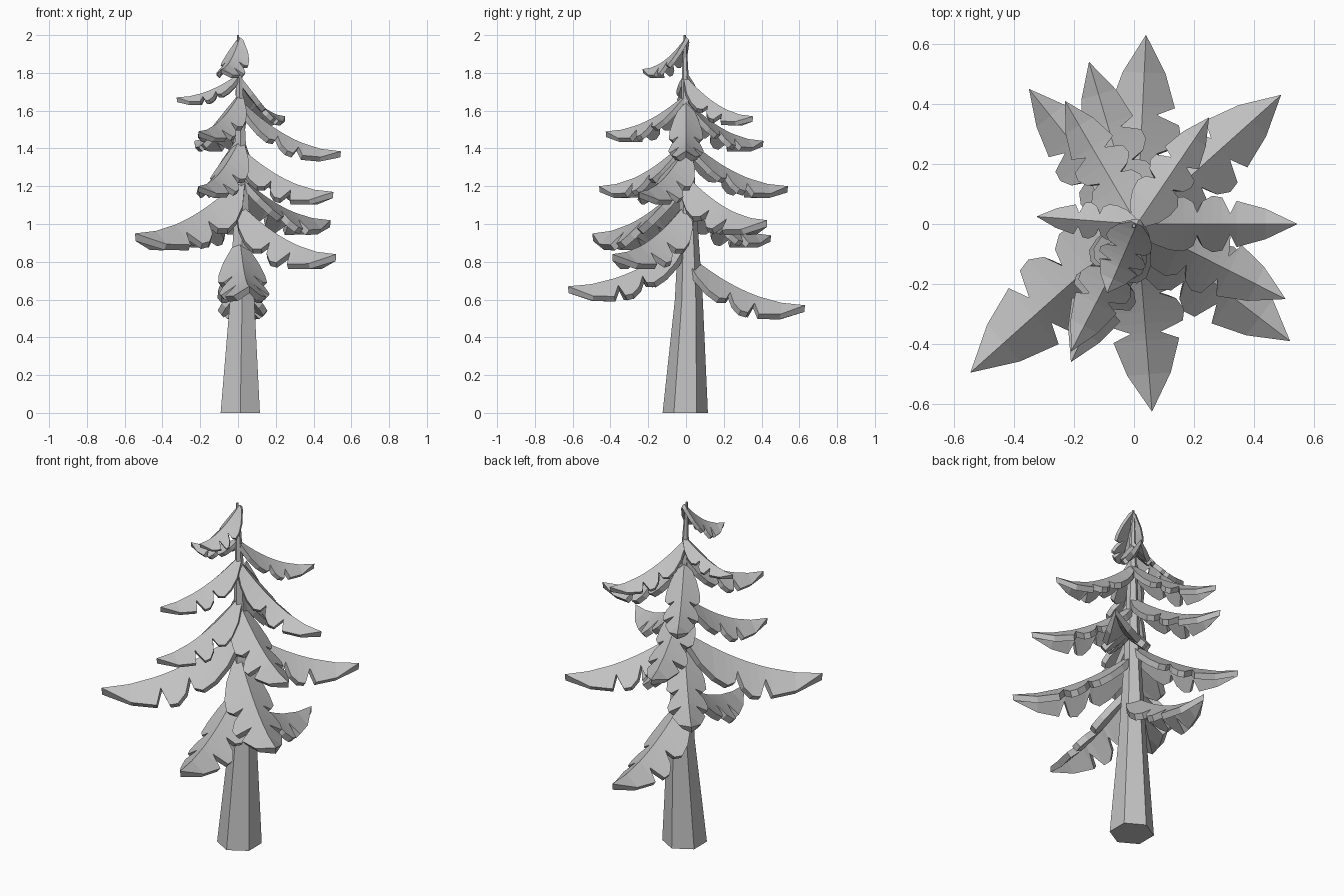
import bpy
import bmesh
from mathutils import Vector

cube = bpy.data.objects.get("Cube")
if cube:
    bpy.data.objects.remove(cube, do_unlink=True)

# One plain grey for the whole tree
grey = bpy.data.materials.new("plain_grey")
grey.use_nodes = True
colour = (0.54, 0.54, 0.54, 1)
grey.diffuse_color = colour
grey.node_tree.nodes["Principled BSDF"].inputs["Base Color"].default_value = colour


def finish(bm, name):
    mesh = bpy.data.meshes.new(name)
    bm.to_mesh(mesh)
    bm.free()
    mesh.materials.append(grey)
    obj = bpy.data.objects.new(name, mesh)
    bpy.context.collection.objects.link(obj)
    return obj


# Trunk: tapered six-sided rings (centre x, centre y, height, radius)
def make_trunk():
    rings = [(0.012, -0.004, 0, 0.12), (0.022, 0.015, 0.6, 0.074),
             (0.02, 0.012, 1.0, 0.05), (0.012, 0, 1.5, 0.03),
             (0.005, -0.005, 1.85, 0.015), (0, -0.006, 2.0, 0.006)]
    bm = bmesh.new()
    previous = None
    for x, y, z, radius in rings:
        ring = bmesh.ops.create_circle(bm, segments=6, radius=radius)["verts"]
        bmesh.ops.translate(bm, verts=ring, vec=(x, y, z))
        if previous:
            for i in range(6):
                j = (i + 1) % 6
                bm.faces.new((previous[i], previous[j], ring[j], ring[i]))
        else:
            bm.faces.new(ring)
        previous = ring
    bm.faces.new(previous)
    bmesh.ops.recalc_face_normals(bm, faces=bm.faces)
    finish(bm, "trunk")


# Half outline of a bough, two rounded lobes and an arrowhead:
# (distance along, relative width)
OUTLINE = [(0, 0.3), (0.1, 0.85), (0.2, 1.12), (0.29, 1.18), (0.35, 0.95),
           (0.375, 0.5), (0.41, 1.0), (0.47, 1.22), (0.53, 1.15),
           (0.58, 0.45), (0.62, 1.0), (0.8, 0.66)]


# Bough: a drooping roof-shaped leaf with a ridge, given thickness
def make_bough(name, tip, root_z, half_width):
    root = Vector((0.01, 0, root_z))
    tip = Vector(tip)
    along = Vector((tip.x - root.x, tip.y - root.y, 0))
    length = along.length
    side = Vector((-along.y, along.x, 0)).normalized()
    bm = bmesh.new()
    rows = []
    for t, w in OUTLINE:
        ridge = root + along * t
        ridge.z = tip.z + (root_z - tip.z) * (1 - t) ** 1.9
        w *= half_width
        droop = Vector((0, 0, -0.85 * w))
        rows.append([bm.verts.new(p) for p in
                     (ridge + side * w + droop, ridge, ridge - side * w + droop)])
    for a, b in zip(rows, rows[1:]):
        for i in (0, 1):
            bm.faces.new((a[i], a[i + 1], b[i + 1], b[i]))
    end = bm.verts.new(tip)
    for i in (0, 1):
        bm.faces.new((rows[-1][i], rows[-1][i + 1], end))
    bm.normal_update()
    obj = finish(bm, name)
    shell = obj.modifiers.new("thickness", "SOLIDIFY")
    shell.thickness = 0.012 + 0.038 * length
    shell.offset = -1


make_trunk()

# Boughs from lowest to highest: tip, root height, half width
boughs = [
    ((0.04, 0.63, 0.57), 0.85, 0.108), ((0.06, -0.625, 0.67), 0.92, 0.11),
    ((0.52, -0.39, 0.84), 1.11, 0.112), ((-0.35, 0.45, 0.94), 1.17, 0.09),
    ((-0.545, -0.495, 0.95), 1.24, 0.125), ((0.49, 0.43, 1.02), 1.26, 0.105),
    ((0.505, -0.25, 1.17), 1.41, 0.095), ((-0.21, -0.46, 1.2), 1.45, 0.09),
    ((-0.15, 0.54, 1.2), 1.46, 0.09), ((0.545, 0, 1.385), 1.66, 0.077),
    ((-0.23, 0.41, 1.44), 1.66, 0.08), ((-0.21, -0.425, 1.49), 1.69, 0.077),
    ((0.25, 0.355, 1.57), 1.78, 0.068), ((-0.325, 0.025, 1.67), 1.8, 0.05),
    ((-0.09, -0.23, 1.82), 1.99, 0.068)]
for number, (tip, root_z, half_width) in enumerate(boughs, 1):
    make_bough(f"bough_{number}", tip, root_z, half_width)
